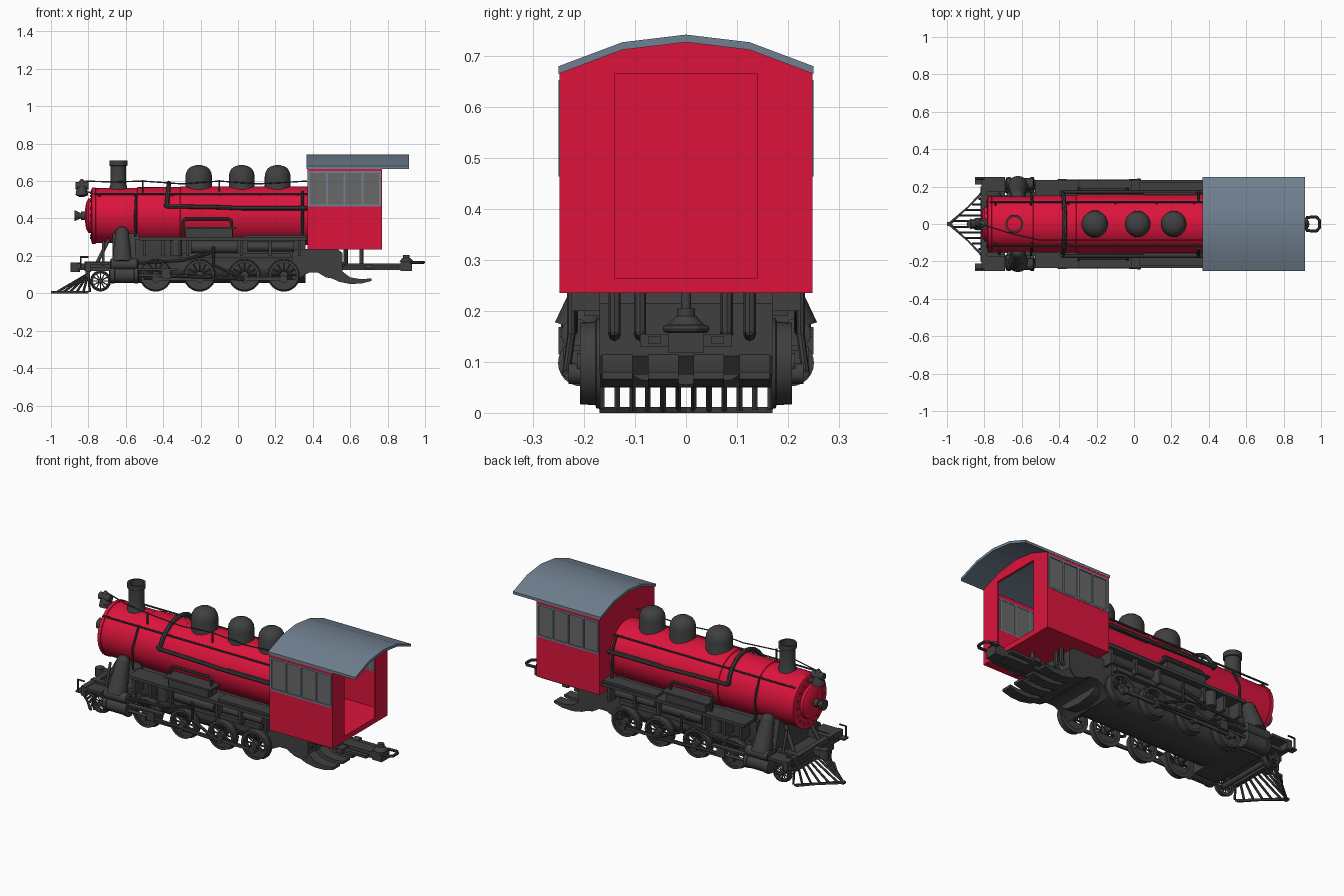
import bpy, bmesh, math
from mathutils import Vector, Matrix

def material(name, rgb):
    m = bpy.data.materials.new(name)
    m.diffuse_color = (*rgb, 1)
    return m

RED = material("crimson paint", (0.716, 0.007, 0.045))
DARK = material("dark iron", (0.051, 0.051, 0.051))
SLATE = material("slate roof", (0.162, 0.216, 0.279))
GLASS = material("grey glass", (0.141, 0.141, 0.141))

def finish(bm, name, mat, angle=32):
    bmesh.ops.recalc_face_normals(bm, faces=bm.faces)
    me = bpy.data.meshes.new(name)
    bm.to_mesh(me); bm.free()
    me.materials.append(mat)
    ob = bpy.data.objects.new(name, me)
    bpy.context.collection.objects.link(ob)
    bpy.ops.object.select_all(action='DESELECT')
    ob.select_set(True)
    bpy.context.view_layer.objects.active = ob
    bpy.ops.object.shade_smooth_by_angle(angle=math.radians(angle))
    return ob

def box(bm, x0, x1, y0, y1, z0, z1):
    m = Matrix.Translation(((x0+x1)/2, (y0+y1)/2, (z0+z1)/2)) @ Matrix.Diagonal((abs(x1-x0), abs(y1-y0), abs(z1-z0), 1))
    bmesh.ops.create_cube(bm, size=1, matrix=m)

def rod(bm, a, b, r, r2=None, n=12):
    a, b = Vector(a), Vector(b)
    m = Matrix.Translation((a+b)/2) @ (b-a).to_track_quat('Z', 'Y').to_matrix().to_4x4()
    bmesh.ops.create_cone(bm, cap_ends=True, segments=n, radius1=r, radius2=r if r2 is None else r2,
                          depth=(b-a).length, matrix=m)

def ball(bm, c, r, n=8):
    bmesh.ops.create_uvsphere(bm, u_segments=n*2, v_segments=n, radius=r, matrix=Matrix.Translation(c))

def pipe(bm, pts, r, n=8):
    for a, b in zip(pts, pts[1:]):
        rod(bm, a, b, r, n=n)
    for p in pts[1:-1]:
        ball(bm, p, r, 4)

def lathe(bm, prof, origin, axis, n=32, closed=False):
    """Revolve (height, radius) points about an axis."""
    q = Vector(axis).to_track_quat('Z', 'Y')
    rings = [[bm.verts.new(Vector(origin) + q @ Vector((r*math.cos(2*math.pi*i/n), r*math.sin(2*math.pi*i/n), h)))
              for i in range(n)] for h, r in prof]
    for a, b in zip(rings, rings[1:] + rings[:1] if closed else rings[1:]):
        for i in range(n):
            bm.faces.new((a[i], a[(i+1) % n], b[(i+1) % n], b[i]))
    if not closed:
        bm.faces.new(rings[0]); bm.faces.new(rings[-1])

def prism(bm, pts, axis, a, b):
    """Extrude a profile: axis x takes (y, z) points, axis y takes (x, z)."""
    put = (lambda p, t: (t, p[0], p[1])) if axis == 'x' else (lambda p, t: (p[0], t, p[1]))
    A = [bm.verts.new(put(p, a)) for p in pts]
    B = [bm.verts.new(put(p, b)) for p in pts]
    bm.faces.new(A); bm.faces.new(B)
    for i in range(len(pts)):
        j = (i+1) % len(pts)
        bm.faces.new((A[i], A[j], B[j], B[i]))

X, Z, CZ = (1, 0, 0), (0, 0, 1), 0.415
new = bmesh.new

# Boiler with smokebox door
bm = new()
lathe(bm, [(-.785, .135), (-.78, .151), (-.762, .151), (-.76, .147), (-.54, .148), (-.538, .152),
           (-.31, .153), (-.308, .157), (.38, .157)], (0, 0, CZ), X, 48)
lathe(bm, [(-.818, .03), (-.812, .07), (-.80, .092), (-.78, .095)], (0, 0, CZ), X, 32)
finish(bm, "boiler", RED)
bm = new()
rod(bm, (-.84, 0, CZ), (-.81, 0, CZ), .022)
rod(bm, (-.875, 0, CZ), (-.84, 0, CZ), .03, .014)
for i in range(18):
    a = i*math.pi/9
    y, z = .122*math.cos(a), CZ + .122*math.sin(a)
    rod(bm, (-.791, y, z), (-.78, y, z), .005, n=6)
finish(bm, "smokebox_fittings", DARK)

# Headlamp and bracket
bm = new()
lathe(bm, [(.515, .012), (.525, .034), (.55, .03), (.575, .018), (.60, .014), (.61, .006)], (-.835, 0, 0), Z, 16)
box(bm, -.84, -.76, -.03, .03, .535, .545)
rod(bm, (-.87, 0, .575), (-.80, 0, .575), .02)
finish(bm, "headlamp", DARK)

# Open chimney and domes
bm = new()
lathe(bm, [(.54, .052), (.57, .046), (.585, .041), (.68, .041), (.682, .048), (.71, .048), (.71, .037), (.54, .037)],
      (-.64, 0, 0), Z, 28, True)
finish(bm, "chimney", DARK)
for i, (x, r) in enumerate(((-.21, .071), (.02, .069), (.212, .069))):
    bm = new()
    lathe(bm, [(.53, r+.008), (.56, r), (.625, r), (.645, r*.95), (.665, r*.8), (.678, r*.55), (.685, r*.2)], (x, 0, 0), Z)
    finish(bm, f"dome_{i+1}", DARK)

# Handrails, steam pipes and cord
bm = new()
for s in (-1, 1):
    pipe(bm, [(-.77, s*.118, .53), (.37, s*.118, .53)], .005)
    for x in (-.74, -.55, -.35, -.1, .12, .32):
        rod(bm, (x, s*.10, .52), (x, s*.12, .532), .006, n=6)
    pipe(bm, [(-.39, s*.166, .48), (-.38, s*.17, .465), (-.1, s*.172, .46), (.02, s*.172, .455), (.37, s*.172, .455)], .011)
    box(bm, .05, .33, s*.155, s*.178, .448, .462)
    pipe(bm, [(.345, s*.13, .545), (.345, s*.166, .48), (.345, s*.175, .29)], .008)
    pipe(bm, [(-.295, s*.195, .30), (-.295, s*.185, .385), (-.28, s*.182, .397), (-.05, s*.182, .397),
              (-.035, s*.185, .385), (-.035, s*.195, .30)], .008)
    pipe(bm, [(-.55, s*.16, .30), (-.55, s*.165, .42), (-.545, s*.12, .525)], .006)
finish(bm, "handrails_and_pipes", DARK)
bm = new()
pipe(bm, [(-.385 + .015*math.sin(a), .17*math.cos(a), CZ + .175*math.sin(a))
          for a in [math.radians(15 + 15*i) for i in range(11)]], .012)
finish(bm, "steam_arch", DARK)
bm = new()
pipe(bm, [(-.82, 0, .60), (-.66, -.05, .595), (-.51, -.085, .60), (-.3, -.085, .585), (-.1, -.085, .60),
          (.11, -.085, .585), (.37, -.085, .60)], .0035, 6)
for x in (-.51, -.1):
    rod(bm, (x, -.085, .53), (x, -.085, .607), .005, n=6)
finish(bm, "signal_cord", DARK)

# Running boards with step, tanks and hangers
for s, side in ((-1, "front"), (1, "back")):
    bm = new()
    box(bm, -.53, .37, s*.13, s*.235, .283, .30)
    box(bm, -.28, -.03, s*.15, s*.225, .30, .345)
    box(bm, -.30, -.01, s*.15, s*.235, .345, .355)
    box(bm, .03, .37, s*.15, s*.225, .30, .312)
    rod(bm, (-.25, s*.19, .247), (.0, s*.19, .247), .034, n=20)
    rod(bm, (.05, s*.19, .25), (.30, s*.19, .25), .026, n=16)
    rod(bm, (-.33, s*.2, .20), (-.33, s*.2, .30), .03, n=16)
    for x in (-.5, -.4, -.27, .02, .17, .33):
        box(bm, x-.008, x+.008, s*.14, s*.225, .2, .285)
    finish(bm, f"running_board_{side}", DARK)

# Belly, frame and axles
bm = new()
prism(bm, [(-.15, .29), (-.15, .13), (-.13, .09), (-.09, .065), (0, .055), (.09, .065), (.13, .09), (.15, .13), (.15, .29)],
      'x', -.55, .36)
finish(bm, "belly", DARK)
bm = new()
box(bm, -.68, -.53, -.17, .17, .06, .18)
prism(bm, [(-.15, .17), (.15, .17), (.11, .33), (-.11, .33)], 'x', -.67, -.53)
box(bm, -.82, .35, -.155, -.125, .13, .17)
box(bm, -.82, .35, .125, .155, .13, .17)
prism(bm, [(.29, .05), (.32, .08), (.38, .11), (.56, .112), (.56, .215), (.53, .238), (.29, .238)], 'y', -.17, .17)
for y in (-.14, -.09, .08, .125):
    pipe(bm, [(.575, y, .235), (.575, y, .16), (.55, y, .15)], .012)
finish(bm, "main_frame", DARK)

# Curved ash chutes
bm = new()
for y in (-.135, -.045, .045, .135):
    prism(bm, [(.45, .115), (.49, .085), (.54, .062), (.60, .05), (.66, .052), (.715, .066), (.715, .08),
               (.66, .075), (.60, .085), (.56, .115)], 'y', y-.03, y+.03)
prism(bm, [(.42, .115), (.47, .085), (.53, .075), (.56, .115)], 'y', -.17, .17)
finish(bm, "ash_chutes", DARK)

# Spoked wheels
def wheel(name, x, z, r, s, balance):
    bm = new()
    w = .04 if balance else .03
    o = (x, s*.168, z)
    ax = (0, s, 0)
    lathe(bm, [(0, r+.006), (.008, r+.006), (.01, r), (w, r-.002), (w, r*.8), (0, r*.8)], o, ax, 32, True)
    lathe(bm, [(-.005, r*.25), (w+.006, r*.25)], o, ax, 16)
    for i in range(12):
        a = i*math.pi/6
        d = Vector((math.cos(a), 0, math.sin(a)))
        c = Vector((x, s*(.168 + w/2), z))
        rod(bm, c + d*r*.2, c + d*r*.85, r*.065, n=6)
    if balance:
        arc = [math.radians(200 + 14*i) for i in range(11)]
        prism(bm, [(x + r*.83*math.cos(a), z + r*.83*math.sin(a)) for a in arc], 'y', s*.175, s*.203)
    rod(bm, (x, 0, z), (x, s*.17, z), .014)
    finish(bm, name, DARK)

DRIVERS = (-.44, -.205, .035, .245)
for s, side in ((-1, "front"), (1, "back")):
    for i, x in enumerate(DRIVERS):
        wheel(f"driving_wheel_{side}_{i+1}", x, .097, .082, s, True)
    wheel(f"leading_wheel_{side}", -.735, .066, .05, s, False)
    # Side rods, crossheads and valve gear
    bm = new()
    box(bm, -.44, .245, s*.212, s*.222, .068, .086)
    for x in DRIVERS:
        rod(bm, (x, s*.2, .077), (x, s*.23, .077), .02, n=14)
    rod(bm, (-.55, s*.225, .095), (-.38, s*.225, .095), .008)
    pipe(bm, [(-.38, s*.23, .095), (.035, s*.23, .077)], .009)
    box(bm, -.54, -.32, s*.205, s*.235, .122, .132)
    box(bm, -.41, -.36, s*.205, s*.24, .08, .13)
    pipe(bm, [(-.55, s*.22, .16), (-.3, s*.22, .175), (-.15, s*.22, .215)], .008)
    pipe(bm, [(.035, s*.235, .077), (-.13, s*.225, .15), (-.13, s*.225, .25)], .008)
    box(bm, -.32, .28, s*.17, s*.2, .19, .215)
    finish(bm, f"side_rods_{side}", DARK)
    # Cylinder, valve chest and steam pipe
    bm = new()
    lathe(bm, [(-.69, .02), (-.685, .042), (-.675, .046), (-.66, .046), (-.658, .042), (-.555, .042), (-.553, .046),
               (-.535, .046), (-.53, .02)], (0, s*.205, .098), X, 24)
    lathe(bm, [(-.685, .015), (-.68, .03), (-.54, .03), (-.535, .015)], (0, s*.215, .155), X, 20)
    rod(bm, (-.62, s*.205, .16), (-.62, s*.15, .32), .055, .036, 20)
    ball(bm, (-.62, s*.15, .32), .037)
    finish(bm, f"cylinder_{side}", DARK)

# Pilot beam, steps, braces and front coupler
bm = new()
box(bm, -.82, -.69, -.2, .2, .12, .14)
box(bm, -.815, -.785, -.25, .25, .115, .168)
for s in (-1, 1):
    box(bm, -.79, -.69, s*.17, s*.25, .15, .165)
    rod(bm, (-.69, s*.09, .29), (-.76, s*.11, .15), .01)
    rod(bm, (-.72, s*.12, .28), (-.72, s*.16, .15), .007)
    box(bm, -.85, -.80, s*.21, s*.25, .125, .133)
    pipe(bm, [(-.84, s*.24, .13), (-.84, s*.24, .195), (-.80, s*.24, .195)], .005, 6)
box(bm, -.86, -.81, -.02, .02, .125, .16)
rod(bm, (-.87, 0, .115), (-.87, 0, .165), .025)
finish(bm, "pilot_beam", DARK)

# Cowcatcher bars share one top edge and fan out to a pointed foot
bm = new()
for s in (-1, 1):
    prism(bm, [(-1, 0), (-1, .012), (-.975, .012), (-.975, 0)], 'y', 0, s*.012)
    foot = [bm.verts.new((x, s*y, z)) for z in (0, .012) for x, y in ((-1, 0), (-.8, .17), (-.82, .17), (-.975, 0))]
    for f in ((0, 1, 2, 3), (4, 5, 6, 7), (0, 1, 5, 4), (1, 2, 6, 5), (2, 3, 7, 6), (3, 0, 4, 7)):
        bm.faces.new([foot[i] for i in f])
    for i in range(6):
        y = .015 + .03*i
        rod(bm, (-.985 + y*1.17, s*y, .007), (-.80, s*y, .105), .0065, n=6)
box(bm, -.815, -.79, -.17, .17, .085, .125)
finish(bm, "cowcatcher", DARK)

# Drawbar and rear coupler
bm = new()
box(bm, .54, .93, -.035, .035, .125, .16)
box(bm, .56, .86, -.075, -.05, .135, .15)
box(bm, .56, .86, .05, .075, .135, .15)
box(bm, .68, .72, -.09, .09, .13, .155)
box(bm, .87, .93, -.035, .035, .118, .17)
rod(bm, (.90, 0, .17), (.90, 0, .19), .038, .02, 16)
rod(bm, (.90, 0, .19), (.90, 0, .205), .018)
rod(bm, (.66, 0, .15), (.66, 0, .24), .01)
pipe(bm, [(.92, -.035, .165), (.975, -.038, .165), (.992, -.02, .165), (.992, .02, .165), (.975, .038, .165),
          (.92, .035, .165)], .008)
finish(bm, "drawbar", DARK)

# Cab walls with rear doorway
bm = new()
prism(bm, [(-.248, .235), (-.248, .668), (-.125, .714), (0, .73), (.125, .714), (.248, .668), (.248, .235)], 'x', .372, .384)
for s in (-1, 1):
    prism(bm, [(s*.14, .235), (s*.248, .235), (s*.248, .668), (s*.14, .708)], 'x', .758, .77)
    box(bm, .372, .77, s*.236, s*.248, .235, .468)
    box(bm, .372, .77, s*.236, s*.248, .65, .67)
prism(bm, [(-.14, .665), (.14, .665), (.14, .708), (.125, .714), (0, .73), (-.125, .714), (-.14, .708)], 'x', .758, .77)
box(bm, .372, .77, -.24, .24, .235, .265)
finish(bm, "cab", RED)

# Cab windows
for s, side in ((-1, "front"), (1, "back")):
    bm = new()
    box(bm, .38, .765, s*.238, s*.244, .465, .655)
    finish(bm, f"window_glass_{side}", GLASS)
    bm = new()
    for i in range(5):
        x = .38 + .095*i
        box(bm, x-.005, x+.005, s*.236, s*.25, .468, .652)
    box(bm, .375, .765, s*.236, s*.25, .464, .474)
    box(bm, .375, .765, s*.236, s*.25, .643, .653)
    finish(bm, f"window_frame_{side}", SLATE)

# Arched roof
bm = new()
arch = [(-.25, .68), (-.125, .727), (0, .742), (.125, .727), (.25, .68)]
prism(bm, arch + [(y, z-.015) for y, z in reversed(arch)], 'x', .365, .915)
finish(bm, "cab_roof", SLATE)
